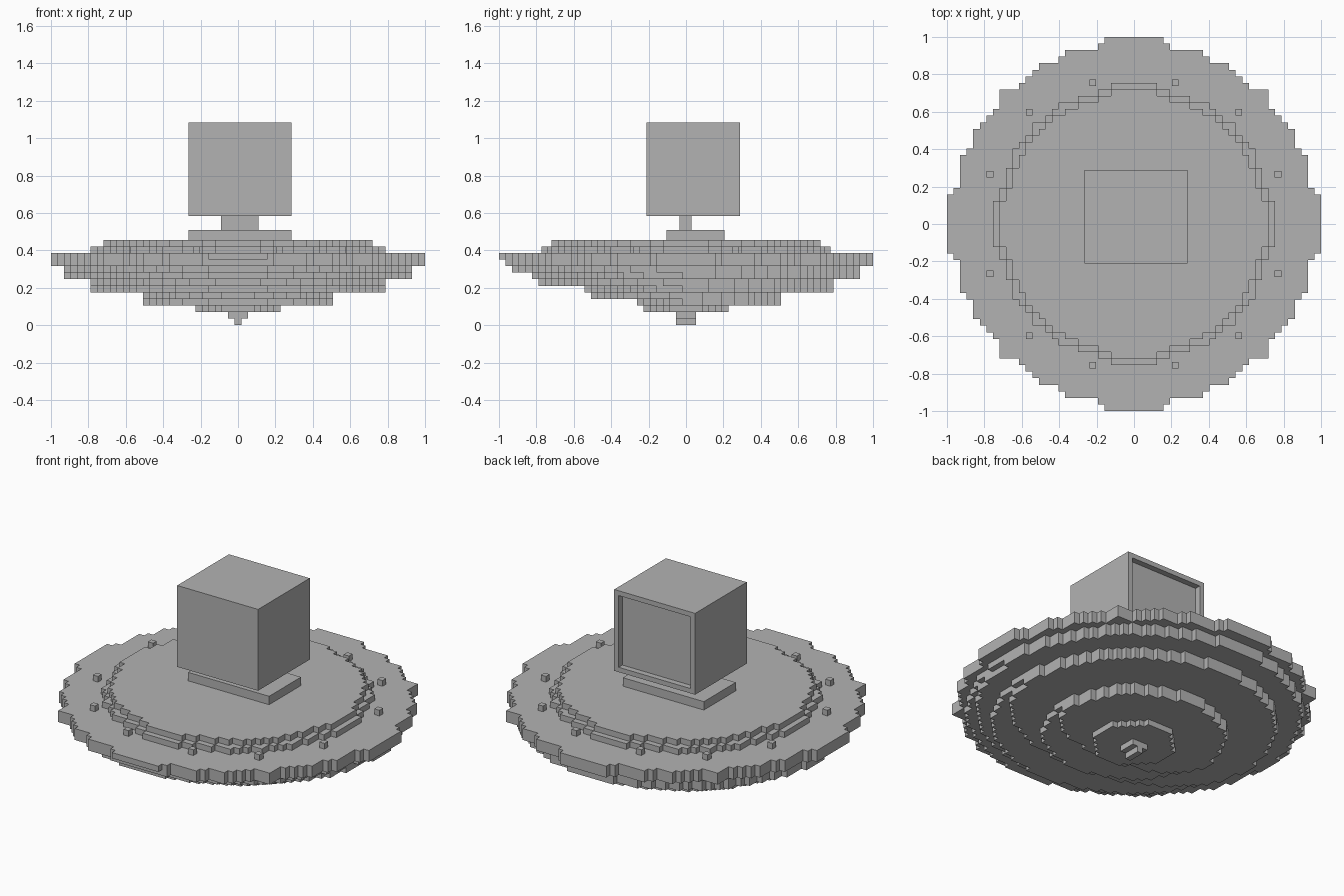
import bpy, bmesh, math

if "Cube" in bpy.data.objects:
    bpy.data.objects.remove(bpy.data.objects["Cube"])

V = 2 / 57          # width of one block

grey = bpy.data.materials.new("plain_grey")
grey.diffuse_color = (0.45, 0.45, 0.45, 1)
grey.use_nodes = True
grey.node_tree.nodes["Principled BSDF"].inputs["Base Color"].default_value = grey.diffuse_color


def finish(bm, name):
    bmesh.ops.recalc_face_normals(bm, faces=bm.faces)
    me = bpy.data.meshes.new(name)
    bm.to_mesh(me)
    bm.free()
    me.materials.append(grey)
    ob = bpy.data.objects.new(name, me)
    bpy.context.collection.objects.link(ob)
    return ob


def add_box(bm, x0, x1, y0, y1, z0, z1):
    r = bmesh.ops.create_cube(bm, size=1)
    for v in r["verts"]:
        v.co = ((x0 + x1) / 2 + v.co.x * (x1 - x0),
                (y0 + y1) / 2 + v.co.y * (y1 - y0),
                (z0 + z1) / 2 + v.co.z * (z1 - z0))


def box(name, *b):
    bm = bmesh.new()
    add_box(bm, *b)
    return finish(bm, name)


def octant_rows(outer):
    """Half width of every row, from the outermost rows of a disc
    that is symmetric about its diagonals."""
    rows = {}
    low = min(outer)
    for j in range(max(outer) + 1):
        rows[j] = outer[j] if j >= low else max(J for J, w in outer.items() if w >= j)
    rows.update({-j: w for j, w in list(rows.items())})
    return rows


def circle_rows(r, slack):
    return {j: int(math.sqrt(r * r + slack - j * j)) for j in range(-r, r + 1)}


def cut_front(rows, r, front):
    """Pull the front half in to a shorter half ellipse."""
    out = {j: w for j, w in rows.items() if j >= 0}
    for j in range(-front, 0):
        e = int(r * math.sqrt(1 - (j / (front + 0.4)) ** 2))
        out[j] = min(rows[j], e)
    return out


def slab(name, rows, z0, z1):
    """Stepped disc: stair-edged outline raised to a flat slab."""
    right = []
    for j in sorted(rows):
        x = (rows[j] + 0.5) * V
        if right and abs(right[-1][0] - x) < 1e-6:
            right[-1] = (x, (j + 0.5) * V)
        else:
            right += [(x, (j - 0.5) * V), (x, (j + 0.5) * V)]
    pts = right + [(-x, y) for x, y in reversed(right)]
    bm = bmesh.new()
    f = bm.faces.new([bm.verts.new((x, y, z0 * V)) for x, y in pts])
    r = bmesh.ops.extrude_face_region(bm, geom=[f])
    top = [g for g in r["geom"] if isinstance(g, bmesh.types.BMVert)]
    bmesh.ops.translate(bm, verts=top, vec=(0, 0, (z1 - z0) * V))
    return finish(bm, name)


# Rim of the saucer
rim = octant_rows({28: 4, 27: 5, 26: 10, 25: 11, 24: 14, 23: 15, 22: 16, 21: 17, 20: 20})
slab("rim_upper", rim, 10, 11)
slab("rim_lower", {j: w for j, w in rim.items() if j > -28}, 9, 10)

# Raised deck
slab("deck_lower", octant_rows({21: 3, 20: 5, 19: 8, 18: 11, 17: 12, 16: 13, 15: 15}), 11, 12)
slab("deck_upper", octant_rows({20: 3, 19: 5, 18: 8, 17: 10, 16: 12, 15: 13, 14: 14}), 12, 13)

# Stepped underside, each step two blocks high with a set-back front
for n, (r, slack, nxt, z) in enumerate([(26, 16, 22, 7), (22, 9, 14, 5), (14, 6, 6, 3)]):
    rows = circle_rows(r, slack)
    slab(f"hull_step_{n}_upper", rows, z + 1, z + 2)
    slab(f"hull_step_{n}_lower", cut_front(rows, r, nxt + 1), z, z + 1)
slab("hull_bottom", circle_rows(6, 4), 2, 3)
slab("tip_upper", {-1: 1, 0: 1, 1: 1}, 1, 2)
slab("tip_lower", {-1: 0, 0: 0, 1: 0}, 0, 1)

# Small lamps around the rim
bm = bmesh.new()
for px, py in [(0.22, 0.755), (0.56, 0.597), (0.77, 0.267)]:
    for sx in (-1, 1):
        for sy in (-1, 1):
            x, y = sx * px, sy * py
            add_box(bm, x - V / 2, x + V / 2, y - V / 2, y + V / 2, 11 * V, 12 * V)
finish(bm, "rim_lamps")

# Screen stand
box("stand_base", -0.265, 0.285, -0.105, 0.205, 13 * V, 0.508)
box("stand_neck", -0.09, 0.11, -0.035, 0.03, 0.508, 0.583)

# Screen housing with a recessed panel on the back side
bm = bmesh.new()
add_box(bm, -0.265, 0.285, -0.212, 0.29, 0.583, 1.083)
bm.normal_update()
face = max(bm.faces, key=lambda f: f.normal.y)
bmesh.ops.inset_individual(bm, faces=[face], thickness=0.042)
r = bmesh.ops.extrude_discrete_faces(bm, faces=[face])
bmesh.ops.translate(bm, verts=r["faces"][0].verts[:], vec=(0, -0.036, 0))
finish(bm, "screen_housing")
